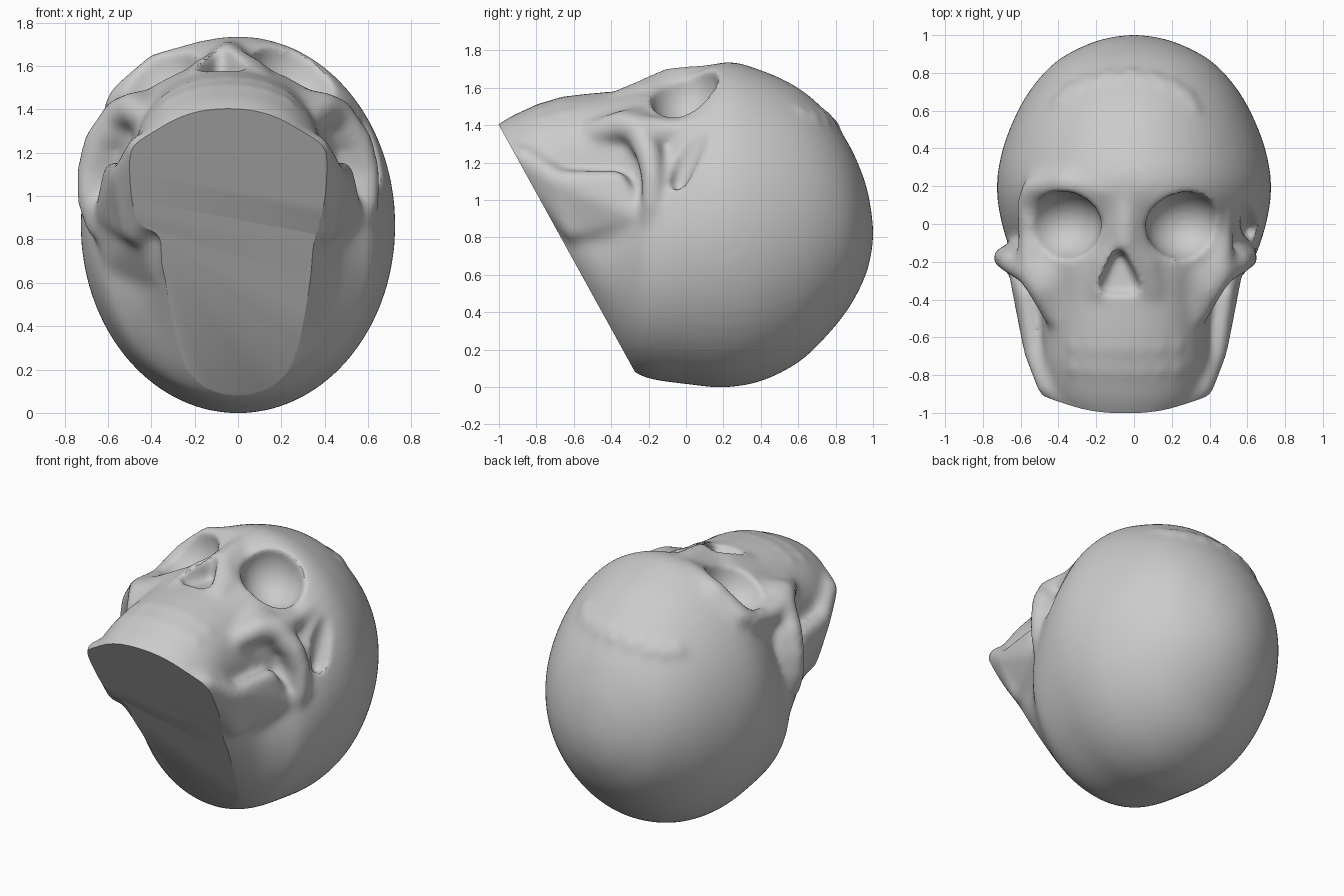
import bpy, bmesh, math
from mathutils import Vector, Matrix
from mathutils.bvhtree import BVHTree

if "Cube" in bpy.data.objects:
    bpy.data.objects.remove(bpy.data.objects["Cube"])

SHIFT = -0.045  # the face sits slightly off centre


def merge(dst, src):
    bmesh.ops.recalc_face_normals(src, faces=src.faces[:])
    me = bpy.data.meshes.new("tmp")
    src.to_mesh(me)
    dst.from_mesh(me)
    src.free()
    bpy.data.meshes.remove(me)


def loft(dst, sections, x0=0.0, power=2.0, seg=56, sub=5):
    """Closed skin over (y, half width, z low, z high) sections, smoothly interpolated."""
    S = [Vector(s) for s in sections]
    P = [2 * S[0] - S[1]] + S + [2 * S[-1] - S[-2]]
    rows = []
    for i in range(1, len(P) - 2):
        a, b, c, d = P[i - 1:i + 3]
        for k in range(sub):
            t = k / sub
            rows.append(0.5 * (2 * b + (c - a) * t + (2 * a - 5 * b + 4 * c - d) * t * t
                               + (3 * b - a - 3 * c + d) * t ** 3))
    rows.append(S[-1])
    bm = bmesh.new()
    rings = []
    for y, w, lo, hi in rows:
        ring = []
        for j in range(seg):
            ca, sa = math.cos(2 * math.pi * j / seg), math.sin(2 * math.pi * j / seg)
            px = math.copysign(abs(ca) ** (2 / power), ca) * w
            pz = math.copysign(abs(sa) ** (2 / power), sa) * (hi - lo) / 2
            ring.append(bm.verts.new((x0 + px, y, (lo + hi) / 2 + pz)))
        rings.append(ring)
    for r, q in zip(rings, rings[1:]):
        for j in range(seg):
            bm.faces.new((r[j], r[(j + 1) % seg], q[(j + 1) % seg], q[j]))
    bm.faces.new(rings[0])
    bm.faces.new(rings[-1])
    merge(dst, bm)


def hull(dst, balls):
    """Convex skin around balls given as (x, y, z, radius)."""
    ball = bmesh.new()
    bmesh.ops.create_icosphere(ball, subdivisions=3, radius=1)
    bm = bmesh.new()
    for x, y, z, r in balls:
        for v in ball.verts:
            bm.verts.new(Vector((x + SHIFT, y, z)) + v.co * r)
    ball.free()
    bmesh.ops.convex_hull(bm, input=bm.verts[:])
    bmesh.ops.delete(bm, geom=[v for v in bm.verts if not v.link_faces], context='VERTS')
    merge(dst, bm)


def pair(dst, balls):
    for s in (-1, 1):
        hull(dst, [(s * x, y, z, r) for x, y, z, r in balls])


def chain(dst, balls, core=()):
    """Mirrored run of hulls between neighbouring balls, each also tied to the core balls."""
    for a, b in zip(balls, balls[1:]):
        pair(dst, [a, b, *core])


def make(name, bm, helper=False):
    me = bpy.data.meshes.new(name)
    bm.to_mesh(me)
    bm.free()
    ob = bpy.data.objects.new(name, me)
    bpy.context.collection.objects.link(ob)
    ob.hide_render = helper
    return ob


bone = bmesh.new()

# cranium and neck stump
loft(bone, [(-0.85, .28, .80, 1.2), (-0.6, .39, .49, 1.2), (-0.42, .46, .24, 1.22),
            (-0.3, .55, .10, 1.30), (-0.2, .63, .045, 1.42), (0, .70, .015, 1.64),
            (.2, .727, -.003, 1.738), (.4, .695, .03, 1.695), (.6, .615, .13, 1.60),
            (.75, .52, .27, 1.47), (.87, .40, .42, 1.30), (.95, .25, .57, 1.12),
            (.985, .14, .68, .98), (1.003, .02, .80, .84)])

# upper jaw and chin block
loft(bone, [(-1.05, .30, .85, 1.37), (-0.98, .36, .80, 1.42), (-0.9, .41, .75, 1.465),
            (-0.75, .44, .72, 1.525), (-0.6, .44, .72, 1.56), (-0.4, .45, .74, 1.58),
            (-0.25, .49, .76, 1.60), (-0.1, .54, .8, 1.61), (.1, .56, .8, 1.63)],
     x0=SHIFT, power=2.2)
pair(bone, [(0, -.8, .9, .1), (.2, -.8, .9, .1), (.2, -.6, .7, .1), (.2, -.5, 1, .1)])

# lower jaw, with the sloping underside behind it
pair(bone, [(.57, -.27, .92, .05), (.53, -.36, 1.11, .05), (.42, -.6, .83, .06),
            (.48, -.68, 1.10, .06), (.35, -.4, .85, .08)])
pair(bone, [(.43, -.6, .85, .07), (.48, -.68, 1.10, .06), (.40, -.86, 1.22, .07),
            (.24, -.98, 1.27, .06), (.3, -.7, 1.0, .1)])
pair(bone, [(.56, -.24, .90, .06), (.50, -.2, .70, .08), (.38, -.58, .83, .06),
            (.32, -.48, .65, .06), (.3, -.3, .8, .1)])

# cheekbones and arches
chain(bone, [(.37, -.48, 1.36, .07), (.44, -.34, 1.40, .08), (.50, -.25, 1.375, .08),
             (.60, -.20, 1.25, .07)], core=[(.34, -.25, 1.40, .10)])
chain(bone, [(.60, -.20, 1.25, .07), (.642, -.18, 1.12, .06), (.64, -.18, .98, .06),
             (.60, -.19, .86, .06)], core=[(.48, -.13, 1.1, .08)])
# outer eye rims and brow
chain(bone, [(.49, -.22, 1.37, .085), (.505, -.05, 1.37, .065), (.515, .10, 1.40, .065),
             (.48, .19, 1.46, .07), (.32, .22, 1.585, .08), (.10, .19, 1.65, .075)],
      core=[(.35, .05, 1.25, .10)])
# nose bridge and sides
hull(bone, [(0, .16, 1.66, .07), (0, 0, 1.64, .065), (0, -.10, 1.66, .05),
            (.08, -.12, 1.57, .07), (-.08, -.12, 1.57, .07)])
hull(bone, [(0, -.10, 1.655, .05), (.12, -.2, 1.575, .06), (-.12, -.2, 1.575, .06),
            (.15, -.36, 1.535, .05), (-.15, -.36, 1.535, .05), (0, -.24, 1.60, .05)])

# crown seam and tooth bumps, dropped onto the surface
tree = BVHTree.FromBMesh(bone)
spots = [(.38 * math.sin(a), .45 + .34 * math.cos(a * .8) - .03 * (i % 2), .04)
         for i, a in enumerate(k * .16 - 1.2 for k in range(16))]
spots += [(.09 * i, y + .0016 * i * i, .035) for y in (-.66, -.78) for i in range(-3, 4)]
for x, y, r in spots:
    hit = tree.ray_cast(Vector((x + SHIFT, y, 3)), Vector((0, 0, -1)))[0]
    if hit:
        hull(bone, [(x, y, hit.z - r * .6, r)])

skull = make("skull", bone)

# eye socket cutter
bm = bmesh.new()
for s in (-1, 1):
    m = Matrix.Translation((s * .325 + SHIFT - .012, -.012, 1.59)) @ \
        Matrix.Rotation(s * -.2, 4, 'Z') @ Matrix.Diagonal((.21, .185, .22, 1))
    bmesh.ops.create_icosphere(bm, subdivisions=4, radius=1, matrix=m)
eyes = make("eye_socket_cutter", bm, True)

# nose opening cutter
bm = bmesh.new()
hull(bm, [(-.035, -.165, 1.72, .04), (-.035, -.19, 1.56, .035), (-.12, -.33, 1.68, .045),
          (.05, -.33, 1.68, .045), (-.09, -.33, 1.58, .045), (.03, -.33, 1.58, .045)])
nose = make("nose_cutter", bm, True)

# temple hollow cutter
bm = bmesh.new()
pair(bm, [(.67, .10, 1.42, .06), (.66, -.01, 1.22, .055),
          (.66, -.04, 1.09, .045), (.76, 0, 1.25, .07)])
temples = make("temple_cutter", bm, True)

# slanted flat base cutter
bm = bmesh.new()
n = Vector((0, -1.27, -.70)).normalized()
bmesh.ops.create_cube(bm, size=4, matrix=Matrix.Translation(Vector((0, -1, 1.4)) + n * 2)
                      @ n.to_track_quat('Z', 'Y').to_matrix().to_4x4())
base = make("base_cutter", bm, True)


def remesh(size):
    m = skull.modifiers.new("fuse", 'REMESH')
    m.mode = 'VOXEL'
    m.voxel_size = size


def smooth(n):
    m = skull.modifiers.new("soften", 'SMOOTH')
    m.factor, m.iterations = .5, n


def cut(ob):
    m = skull.modifiers.new("cut", 'BOOLEAN')
    m.operation, m.object, m.solver = 'DIFFERENCE', ob, 'EXACT'


# fuse, carve, soften and slice
remesh(.018)
smooth(14)
for c in (eyes, nose, temples):
    cut(c)
remesh(.016)
smooth(12)
cut(base)

bpy.ops.object.select_all(action='DESELECT')
skull.select_set(True)
bpy.context.view_layer.objects.active = skull
bpy.ops.object.convert(target='MESH')
for c in (eyes, nose, temples, base):
    bpy.data.objects.remove(c)
bpy.ops.object.shade_smooth_by_angle(angle=math.radians(28))
